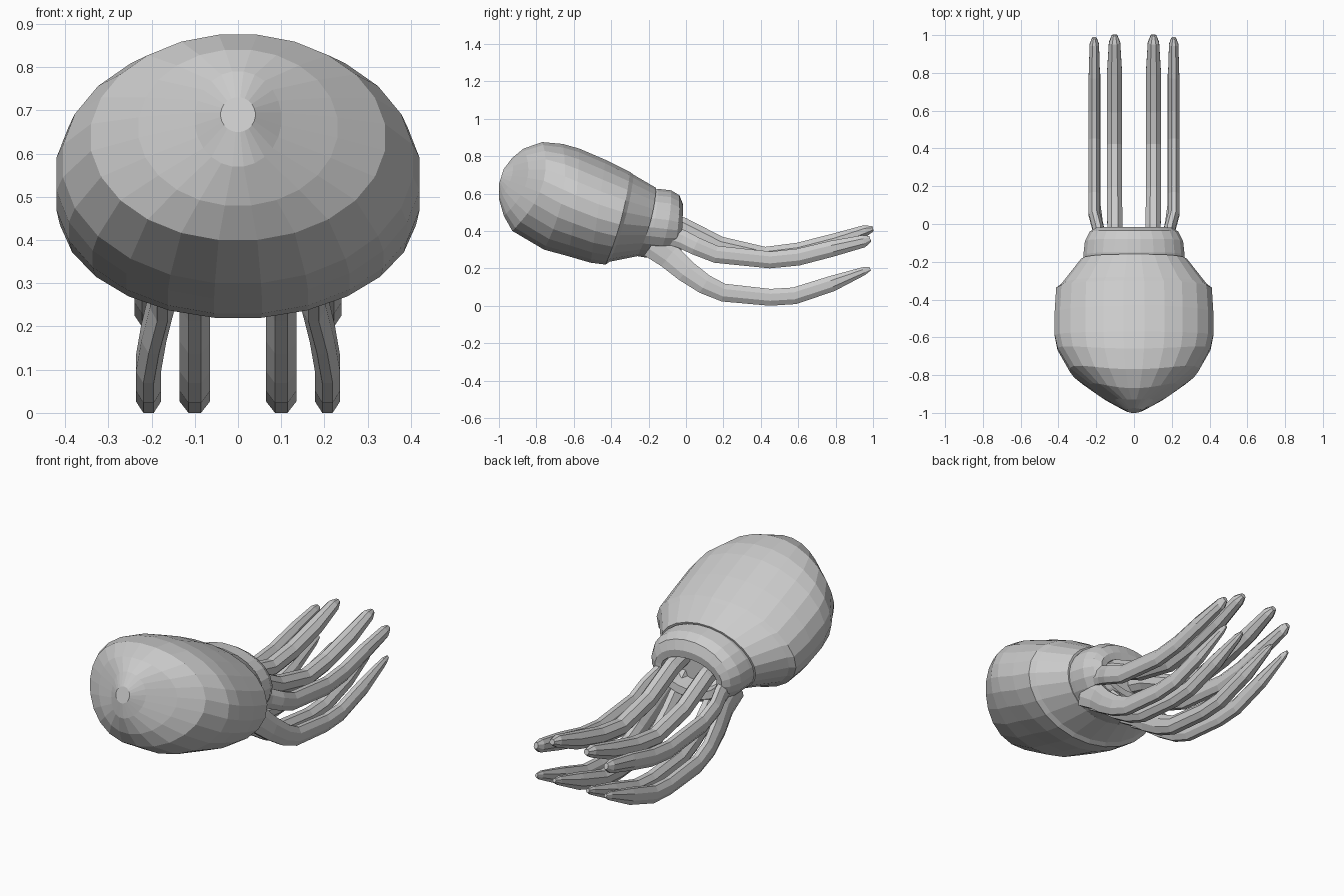
import bpy, bmesh
from math import sin, cos, pi
from mathutils import Vector

if "Cube" in bpy.data.objects:
    bpy.data.objects.remove(bpy.data.objects["Cube"])


def loft(name, rings):
    """Skin a list of equal-length point rings and cap both ends."""
    bm = bmesh.new()
    loops = [[bm.verts.new(p) for p in ring] for ring in rings]
    n = len(loops[0])
    for a, b in zip(loops, loops[1:]):
        for i in range(n):
            j = (i + 1) % n
            bm.faces.new((a[i], a[j], b[j], b[i]))
    bm.faces.new(loops[0])
    bm.faces.new(loops[-1])
    bmesh.ops.recalc_face_normals(bm, faces=bm.faces)
    mesh = bpy.data.meshes.new(name)
    bm.to_mesh(mesh)
    bm.free()
    ob = bpy.data.objects.new(name, mesh)
    bpy.context.collection.objects.link(ob)
    return ob


def ring(center, up, half_width, n, bow=0):
    """Ring spanning +-half_width in x and +-up; bow pushes its sides back in y."""
    k = 1 / cos(pi / n)
    pts = []
    for i in range(n):
        t = 2 * pi * (i + 0.5) / n
        pts.append(center + Vector((half_width * k * cos(t), bow * cos(t) ** 2, 0))
                   + up * (k * sin(t)))
    return pts


def shell(name, sections, n=24):
    """Each section: top y, top z, bottom y, bottom z, half width, bow."""
    rings = []
    for ty, tz, by, bz, w, bow in sections:
        top, bottom = Vector((0, ty, tz)), Vector((0, by, bz))
        rings.append(ring((top + bottom) / 2, (top - bottom) / 2, w, n, bow))
    return loft(name, rings)


def tentacle(name, path, half_width, side, n=8):
    """Each path point: x, y, z, half thickness."""
    rings = []
    for i, (x, y, z, h) in enumerate(path):
        a, b = path[max(i - 1, 0)], path[min(i + 1, len(path) - 1)]
        d = Vector((0, b[1] - a[1], b[2] - a[2])).normalized()
        up = Vector((0, -d.z, d.y)) * h
        w = half_width * min(1, h / 0.04)
        rings.append(ring(Vector((x * side, y, z)), up, w, n))
    return loft(name, rings)


# Bulbous mantle
shell("mantle", [
    (-.975, .73, -1.0, .65, .04, 0),
    (-.93, .79, -1.0, .57, .10, .03),
    (-.87, .84, -.975, .48, .23, .07),
    (-.77, .875, -.93, .40, .34, .08),
    (-.66, .865, -.76, .30, .405, .05),
    (-.57, .84, -.63, .265, .42, .01),
    (-.43, .78, -.51, .23, .42, 0),
    (-.30, .715, -.43, .22, .412, .02),
    (-.28, .70, -.41, .235, .385, .02),
    (-.16, .63, -.26, .265, .28, .02),
])

# Collar with a recessed mouth
shell("collar", [
    (-.21, .61, -.29, .27, .27, 0),
    (-.15, .625, -.23, .26, .268, .02),
    (-.08, .617, -.15, .25, .26, .02),
    (-.035, .59, -.07, .26, .235, .01),
    (-.015, .54, -.025, .29, .20, 0),
    (-.02, .50, -.03, .33, .165, 0),
    (-.12, .49, -.12, .34, .15, 0),
])

# Tentacle centre lines: y, z, half thickness
lower = [(-.18, .33, .075), (-.09, .265, .068), (.0, .185, .06), (.1, .115, .053),
         (.2, .07, .048), (.45, .045, .045), (.58, .053, .045),
         (.78, .118, .042), (.95, .185, .022), (.985, .198, .010)]
upper_inner = [(-.14, .46, .05), (-.02, .425, .048), (.18, .325, .046),
               (.42, .27, .045), (.6, .292, .045), (.8, .345, .043),
               (.96, .402, .03), (1.0, .412, .014)]
upper_outer = [(-.14, .40, .055), (-.02, .355, .05), (.05, .32, .048), (.16, .275, .046),
               (.45, .245, .045), (.6, .26, .045), (.78, .305, .043),
               (.95, .345, .033), (.985, .358, .016)]


def with_x(path, root_x, x):
    """Blend sideways from the collar root to the straight run."""
    out = []
    for y, z, h in path:
        f = min(1, max(0, (y + .08) / .13))
        out.append((root_x + (x - root_x) * f, y, z, h))
    return out


for side, label in ((1, "right"), (-1, "left")):
    tentacle("lower_inner_tentacle_" + label, with_x(lower, .10, .10), .035, side)
    tentacle("lower_outer_tentacle_" + label, with_x(lower, .175, .207), .029, side)
    tentacle("upper_inner_tentacle_" + label, with_x(upper_inner, .10, .103), .040, side)
    tentacle("upper_outer_tentacle_" + label, with_x(upper_outer, .175, .21), .030, side)
